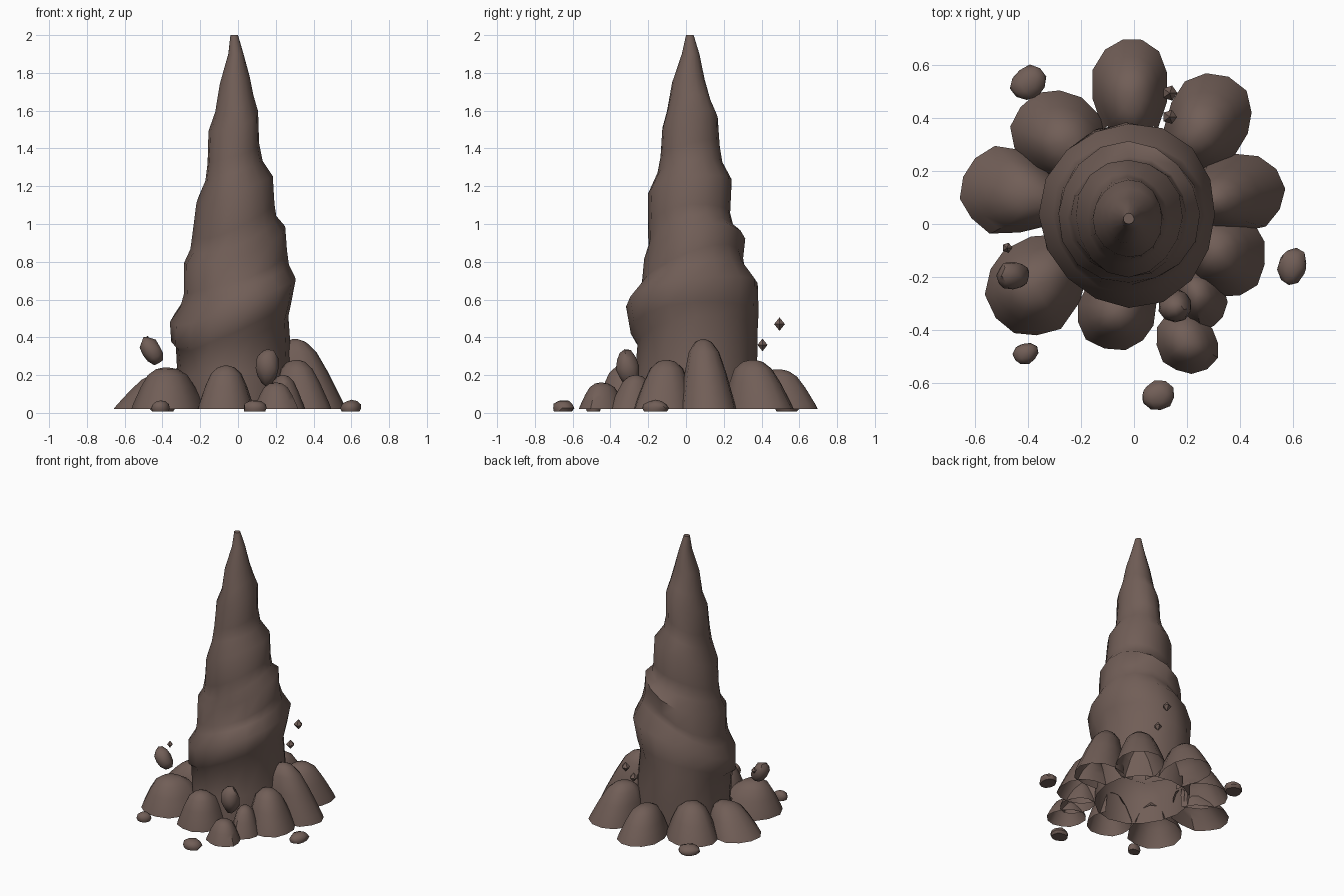
import bpy, bmesh, math, random
from mathutils import Vector, Euler

random.seed(4)
cube = bpy.data.objects.get("Cube")
if cube:
    bpy.data.objects.remove(cube, do_unlink=True)

# One earthy brown for everything
COLOR = (0.165, 0.112, 0.095, 1)
mat = bpy.data.materials.new("brown rock")
mat.use_nodes = True
mat.diffuse_color = COLOR
bsdf = mat.node_tree.nodes["Principled BSDF"]
bsdf.inputs["Base Color"].default_value = COLOR
bsdf.inputs["Roughness"].default_value = 0.9


def finish(name, bm, angle):
    """Turn a bmesh into a shaded object."""
    mesh = bpy.data.meshes.new(name)
    bm.to_mesh(mesh)
    bm.free()
    mesh.materials.append(mat)
    obj = bpy.data.objects.new(name, mesh)
    bpy.context.collection.objects.link(obj)
    bpy.ops.object.select_all(action='DESELECT')
    obj.select_set(True)
    bpy.context.view_layer.objects.active = obj
    bpy.ops.object.shade_smooth_by_angle(angle=math.radians(angle))


def loft(bm, rings):
    """Skin a list of point rings, with an open bottom and a closed top."""
    rows = [[bm.verts.new(p) for p in ring] for ring in rings]
    n = len(rows[0])
    for low, high in zip(rows, rows[1:]):
        for i in range(n):
            j = (i + 1) % n
            bm.faces.new((low[i], low[j], high[j], high[i]))
    bm.faces.new(rows[-1])


# Spire: tilted stacked tiers, each row is height, centre x, centre y, radius x, radius y, tilt
SPIRE = [
    (0.02, -.02, .05, .30, .32, 0),
    (0.22, -.025, .055, .30, .32, .03),
    (0.42, -.035, .055, .295, .315, .09),
    (0.48, -.03, .04, .315, .335, .12),
    (0.61, -.02, .035, .33, .345, .13),
    (0.69, -.02, .03, .285, .285, .13),
    (0.75, -.02, .035, .27, .265, .13),
    (0.88, -.02, .04, .265, .265, .11),
    (0.94, -.02, .025, .225, .225, .10),
    (1.02, -.02, .02, .215, .215, .09),
    (1.19, -.02, .025, .20, .22, .08),
    (1.29, -.025, .02, .15, .17, .06),
    (1.38, -.025, .018, .135, .155, .06),
    (1.54, -.022, .02, .13, .145, .06),
    (1.63, -.018, .018, .10, .115, .05),
    (1.76, -.018, .014, .078, .085, .02),
    (1.90, -.012, .024, .04, .046, 0),
    (2.00, -.02, .02, .02, .02, 0),
]
SIDES = 16
rings = []
for k, (z, cx, cy, rx, ry, tilt) in enumerate(SPIRE):
    ring = []
    for i in range(SIDES):
        a = math.tau * i / SIDES
        wobble = 1.01 + 0.025 * math.sin(3 * a + 1.3 * k)
        rise = tilt * (math.cos(a - 0.5) + 0.15 * math.sin(2 * a + k))
        ring.append((cx + rx * wobble * math.cos(a),
                     cy + ry * wobble * math.sin(a), z + rise))
    rings.append(ring)
bm = bmesh.new()
loft(bm, rings)
finish("spire", bm, 50)

# Mounds around the foot: centre x, centre y, radius x, radius y, height, lean to the spire
MOUNDS = [
    (-.01, .53, .145, .18, .23, .04),
    (.29, .405, .16, .16, .28, .06),
    (.40, .12, .165, .15, .39, .10),
    (.36, -.12, .14, .165, .28, .05),
    (.26, -.29, .09, .11, .20, .03),
    (.205, -.46, .118, .105, .16, .01),
    (-.065, -.345, .15, .13, .25, .01),
    (-.39, -.24, .17, .19, .24, .01),
    (-.49, .13, .172, .165, .21, .09),
    (-.30, .35, .17, .16, .25, .05),
]
# Radius share and height share up a mound
DOME = [(1, 0), (.95, .13), (.85, .32), (.74, .53), (.54, .82), (.3, .96), (.08, 1)]
for m, (cx, cy, rx, ry, height, lean) in enumerate(MOUNDS):
    inward = Vector((-cx, -cy)).normalized()
    turn = random.uniform(0, 1)
    bumps = [random.uniform(.95, 1.06) for i in range(12)]
    rings = []
    for share, up in DOME:
        ring = []
        for i, bump in enumerate(bumps):
            a = turn + math.tau * i / len(bumps)
            spoke = Vector((rx * math.cos(a), ry * math.sin(a))) * share * bump
            # Stretch the inner side so the mound runs into the spire
            spoke += inward * max(0, spoke.dot(inward)) * 0.35
            spot = Vector((cx, cy)) + inward * lean * up + spoke
            ring.append((spot.x, spot.y, .02 + up * (height - .02)))
        rings.append(ring)
    bm = bmesh.new()
    loft(bm, rings)
    # Leave the mound open where it is buried in the spire
    buried = []
    for face in bm.faces:
        c = face.calc_center_median()
        if math.hypot((c.x + .025) / .28, (c.y - .05) / .30) < 1:
            buried.append(face)
    bmesh.ops.delete(bm, geom=buried, context='FACES')
    finish(f"mound_{m + 1}", bm, 40)


def rock(name, centre, size, turn):
    """Lumpy loose stone with half sizes along each axis, flat where it meets the ground."""
    bm = bmesh.new()
    bmesh.ops.create_icosphere(bm, subdivisions=2, radius=1)
    spin = Euler(turn)
    for v in bm.verts:
        lump = random.uniform(.94, 1.1)
        p = Vector([c * s * lump for c, s in zip(v.co, size)])
        p.rotate(spin)
        v.co = p + Vector(centre)
        v.co.z = max(v.co.z, .008)
    finish(name, bm, 40)


# Stones lying on the ground
GROUND = [(-.40, .535, .068, .06, .6), (.60, -.16, .054, .07, -.2),
          (-.41, -.49, .048, .04, .3), (.09, -.65, .062, .056, .2)]
for g, (x, y, rx, ry, spin) in enumerate(GROUND):
    rock(f"ground_stone_{g + 1}", (x, y, .025), (rx, ry, .042), (0, 0, spin))

# Stones thrown into the air
rock("flying_stone_right", (-.457, -.195, .33), (.05, .054, .08), (0, -.55, 0))
rock("flying_stone_front", (.155, -.31, .24), (.06, .06, .10), (.15, 0, 0))

# Small flat-sided chips
CHIPS = [(.135, .495, .47, .03), (.135, .405, .36, .028), (-.48, -.09, .385, .02)]
for c, (x, y, z, r) in enumerate(CHIPS):
    bm = bmesh.new()
    belt = [bm.verts.new((x + r * math.cos(math.tau * i / 5),
                          y + r * math.sin(math.tau * i / 5), z)) for i in range(5)]
    top, bottom = [bm.verts.new((x, y, z + d * r * 1.2)) for d in (1, -1)]
    for i in range(5):
        j = (i + 1) % 5
        bm.faces.new((belt[i], belt[j], top))
        bm.faces.new((belt[j], belt[i], bottom))
    finish(f"chip_{c + 1}", bm, 20)
